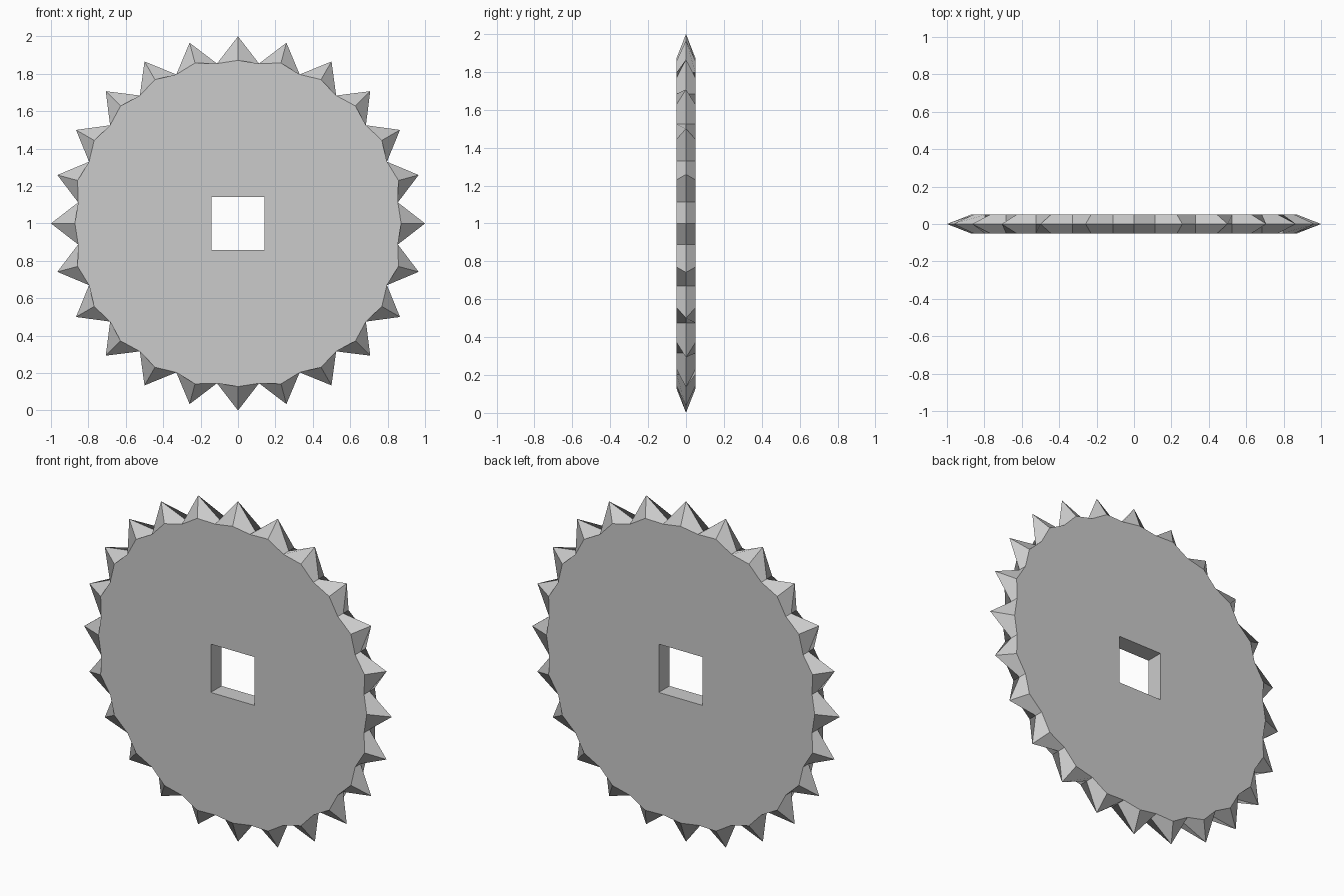
import bpy, bmesh
from math import radians, sin, cos

if "Cube" in bpy.data.objects:
    bpy.data.objects.remove(bpy.data.objects["Cube"])

TEETH = 24
HALF = 0.05        # half thickness
R_TIP, R_VALLEY = 1.0, 0.862
HOLE = 0.142       # half width of the square bore

bm = bmesh.new()


def polar(r, step, y):
    a = radians(step * 180 / TEETH)
    return bm.verts.new((r * sin(a), y, 1 + r * cos(a)))


# Rim rings: even steps are teeth, odd steps are valleys
def ridge(i):
    if i % 2:
        return R_VALLEY
    return 0.872 if i % 12 == 0 else 0.888


N = TEETH * 2
front = [polar(ridge(i), i, -HALF) for i in range(N)]
middle = [polar(R_VALLEY if i % 2 else R_TIP, i, 0) for i in range(N)]
back = [polar(ridge(i), i, HALF) for i in range(N)]

# Square bore rings
corners = [(-HOLE, -HOLE), (HOLE, -HOLE), (HOLE, HOLE), (-HOLE, HOLE)]
bore_front, bore_back = ([bm.verts.new((x, y, 1 + z)) for x, z in corners]
                         for y in (-HALF, HALF))


def bridge(a, b):
    n = len(a)
    for i in range(n):
        j = (i + 1) % n
        bm.faces.new((a[i], a[j], b[j], b[i]))


bridge(front, middle)
bridge(middle, back)
bridge(bore_front, bore_back)


# Flat side plates between the rim and the bore
def loop_edges(ring):
    return [bm.edges.get((ring[i - 1], ring[i])) for i in range(len(ring))]


for outer, inner in ((front, bore_front), (back, bore_back)):
    bmesh.ops.triangle_fill(bm, edges=loop_edges(outer) + loop_edges(inner),
                            use_beauty=True)

bmesh.ops.recalc_face_normals(bm, faces=bm.faces)
mesh = bpy.data.meshes.new("spiked_wheel")
bm.to_mesh(mesh)
bm.free()
bpy.context.collection.objects.link(bpy.data.objects.new("spiked_wheel", mesh))
